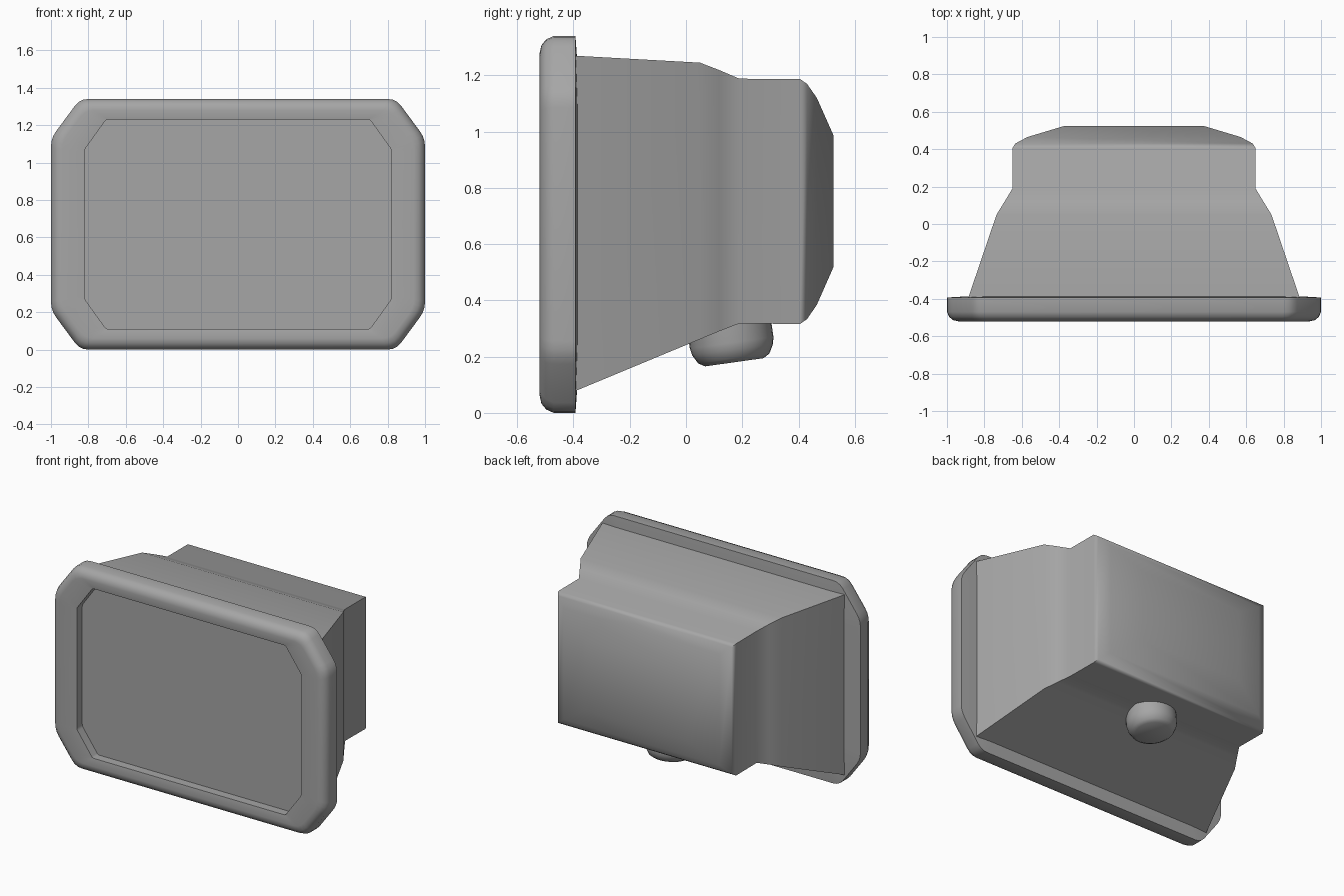
import bpy
import bmesh
from math import sin, cos, pi, radians
from mathutils import Vector, Matrix

cube = bpy.data.objects.get("Cube")
if cube:
    bpy.data.objects.remove(cube)

GREY = (0.38, 0.38, 0.38, 1.0)
grey = bpy.data.materials.new("plain grey")
grey.use_nodes = True
grey.diffuse_color = GREY
grey.node_tree.nodes["Principled BSDF"].inputs["Base Color"].default_value = GREY


def loft(name, loops, angle):
    """Skin a list of equal-length loops, cap both ends and shade smooth."""
    bm = bmesh.new()
    rings = [[bm.verts.new(p) for p in loop] for loop in loops]
    n = len(rings[0])
    for a, b in zip(rings, rings[1:]):
        for i in range(n):
            j = (i + 1) % n
            bm.faces.new((a[i], a[j], b[j], b[i]))
    bm.faces.new(rings[0])
    bm.faces.new(rings[-1])
    bmesh.ops.recalc_face_normals(bm, faces=bm.faces)
    mesh = bpy.data.meshes.new(name)
    bm.to_mesh(mesh)
    bm.free()
    mesh.materials.append(grey)
    obj = bpy.data.objects.new(name, mesh)
    bpy.context.collection.objects.link(obj)
    bpy.ops.object.select_all(action='DESELECT')
    obj.select_set(True)
    bpy.context.view_layer.objects.active = obj
    bpy.ops.object.shade_smooth_by_angle(angle=radians(angle))
    return obj


def octagon(y, hx, hz, cx, cz, r, steps=4):
    """Rectangle with cut corners, each vertex rounded over the distance r."""
    quarter = [(hx, hz - cz), (hx - cx, hz)]
    pts = []
    for sx, sz in ((1, 1), (-1, 1), (-1, -1), (1, -1)):
        part = [Vector((sx * x, y, MID + sz * z)) for x, z in quarter]
        pts += part if sx * sz > 0 else part[::-1]
    out = []
    for i, p in enumerate(pts):
        a = p + (pts[i - 1] - p).normalized() * r
        b = p + (pts[(i + 1) % len(pts)] - p).normalized() * r
        for k in range(steps):
            t = k / (steps - 1)
            out.append(a * (1 - t) ** 2 + p * 2 * t * (1 - t) + b * t * t)
    return out


# Front frame with rounded outer edge and recessed panel
MID = 0.67
frame = [octagon(-0.385, 0.86, 0.56, 0.1, 0.14, 0.02)]
for inset, y in ((0, -0.393), (0, -0.47), (0.012, -0.497), (0.033, -0.514), (0.06, -0.52)):
    frame.append(octagon(y, 1 - inset, MID - inset,
                         0.155 - inset * 0.5, 0.21 - inset * 0.7, 0.045))
for y in (-0.512, -0.455):
    frame.append(octagon(y, 0.82, 0.56, 0.115, 0.16, 0.012))
loft("front_frame", frame, 40)

# Tapered housing: depth, half width, bottom, top
sections = [
    (-0.40, 0.888, 0.075, 1.27),
    (0.05, 0.735, 0.262, 1.245),
    (0.12, 0.692, 0.291, 1.218),
    (0.19, 0.65, 0.318, 1.188),
    (0.405, 0.65, 0.316, 1.187),
    (0.43, 0.635, 0.333, 1.17),
    (0.465, 0.57, 0.384, 1.12),
    (0.525, 0.37, 0.52, 0.985),
]
housing = [[(w, y, lo), (w, y, hi), (-w, y, hi), (-w, y, lo)]
           for y, w, lo, hi in sections]
loft("rear_housing", housing, 45)

# Slightly tilted round knob under the housing
knob = [[(r * cos(2 * pi * i / 32), r * sin(2 * pi * i / 32), z) for i in range(32)]
        for r, z in ((0.105, 0), (0.128, 0.014), (0.145, 0.045), (0.15, 0.07), (0.15, 0.2))]
base = loft("bottom_knob", knob, 45)
base.matrix_world = Matrix.Translation((0, 0.172, 0.18)) @ Matrix.Rotation(radians(8), 4, 'X')
